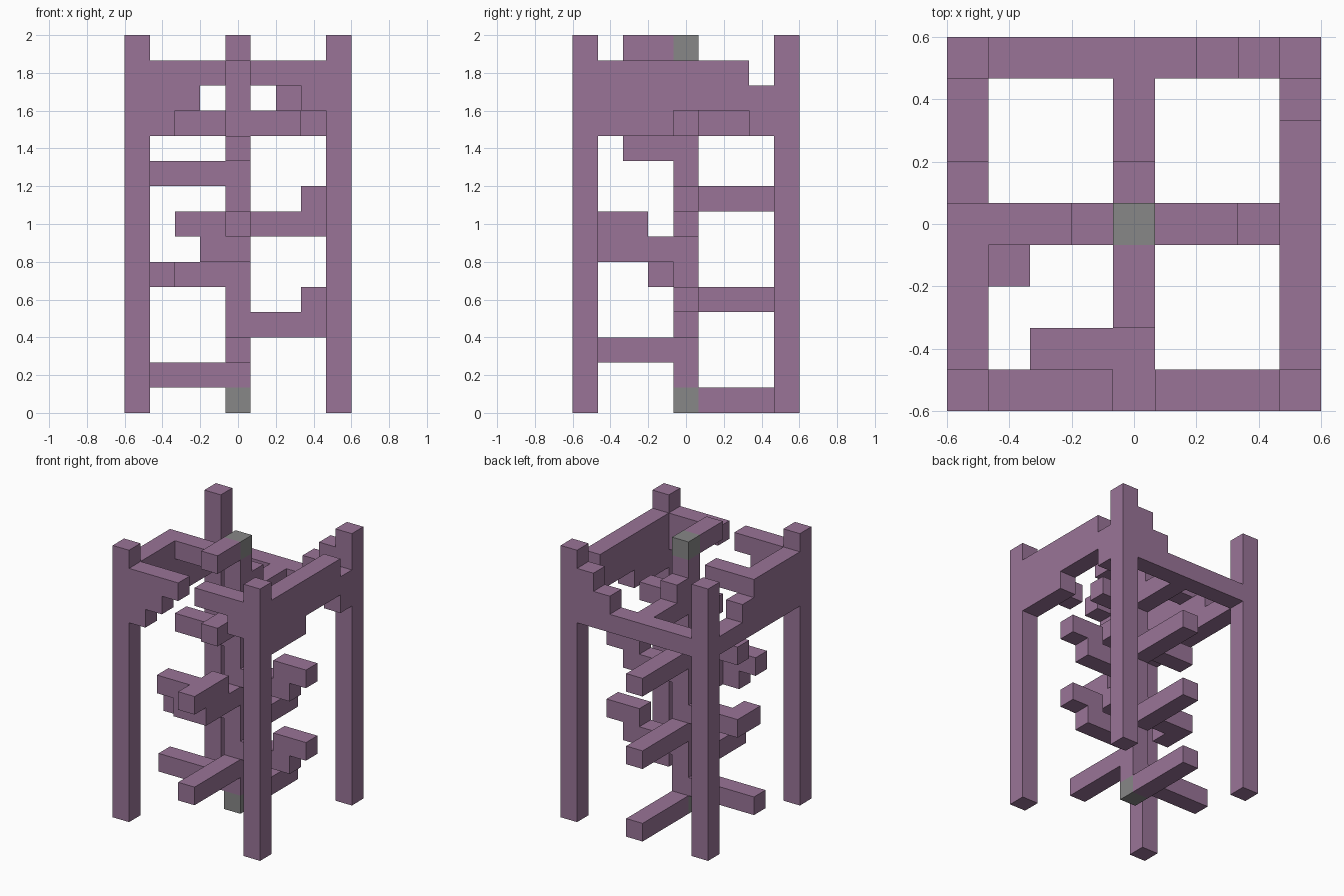
import bpy
import bmesh
from mathutils import Vector

cube = bpy.data.objects.get("Cube")
if cube:
    bpy.data.objects.remove(cube)

UNIT = 2 / 15  # the whole frame sits on a cubic module


def make_material(name, color):
    mat = bpy.data.materials.new(name)
    mat.use_nodes = True
    mat.diffuse_color = color
    mat.node_tree.nodes["Principled BSDF"].inputs["Base Color"].default_value = color
    return mat


purple = make_material("dusty purple", (0.32, 0.175, 0.31, 1))
grey = make_material("mid grey", (0.245, 0.245, 0.245, 1))


def bar(x, y, z):
    """Cells of a bar; each axis is a single index or an inclusive (low, high) pair."""
    spans = [range(a[0], a[1] + 1) if isinstance(a, tuple) else (a,) for a in (x, y, z)]
    return {(i, j, k) for i in spans[0] for j in spans[1] for k in spans[2]}


SIDES = [Vector((s * a, s * b, s * c)) for s in (1, -1)
         for a, b, c in ((1, 0, 0), (0, 1, 0), (0, 0, 1))]


def build(name, cells, mat):
    """Skin a set of cells with their outer faces and merge the flat regions."""
    bm = bmesh.new()
    for cell in cells:
        centre = Vector(cell) + Vector((0, 0, 0.5))
        for n in SIDES:
            if tuple(int(v) for v in Vector(cell) + n) in cells:
                continue
            u = Vector((n.y, n.z, n.x))
            v = n.cross(u)
            corners = [centre + (n + u * p + v * q) / 2
                       for p, q in ((-1, -1), (1, -1), (1, 1), (-1, 1))]
            bm.faces.new([bm.verts.new(c * UNIT) for c in corners])
    bmesh.ops.remove_doubles(bm, verts=bm.verts, dist=UNIT / 100)
    bmesh.ops.dissolve_limit(bm, angle_limit=0.01, verts=bm.verts, edges=bm.edges)
    mesh = bpy.data.meshes.new(name)
    bm.to_mesh(mesh)
    bm.free()
    mesh.materials.append(mat)
    bpy.context.collection.objects.link(bpy.data.objects.new(name, mesh))


# Grey ends of the central column
build("column_foot", bar(0, 0, 0), grey)
build("column_cap", bar(0, 0, 14), grey)

# Central column with its spiral of arms
column = bar(0, 0, (1, 13))

# Arms to the back
for level in (0, 4, 8):
    column |= bar(0, (1, 4), level)
column |= bar(0, 1, 12) | bar(0, (1, 3), 11)

# Arms to the left, stepping up at the end
for level in (3, 7):
    column |= bar((1, 3), 0, level) | bar((3, 4), 0, level + 1)
column |= bar((1, 2), 0, 11)

# Arms to the right
column |= bar((-4, -1), 0, 1)
column |= bar((-3, -1), 0, 5) | bar(-3, -1, 5)
column |= bar((-3, -1), 0, 9)

# Arms to the front, the middle one with a hooked branch
column |= bar(0, (-4, -1), 2)
column |= bar(0, (-3, -1), 6) | bar(0, (-4, -2), 7)
column |= bar(-1, -3, (6, 7)) | bar(-2, -3, 7)
column |= bar(0, (-2, -1), 10)
column |= bar(0, (-2, -1), 14)
build("column_with_arms", column, purple)

# Outer frame: four corner posts
frame = set()
for x in (-4, 4):
    for y in (-4, 4):
        frame |= bar(x, y, (0, 14))

# Front rails, stepped and open in the middle
frame |= bar((-3, -1), -4, 13) | bar((-3, -2), -4, 12) | bar(-3, -4, 11)
frame |= bar((1, 3), -4, 13) | bar(3, -4, 12)

# Back rail, rising in steps to the left post
frame |= bar((-3, 3), 4, 11) | bar((2, 3), 4, 12) | bar(3, 4, 13)

# Left wall
frame |= bar(4, (-3, 2), 13) | bar(4, (-3, 3), 12)
frame |= bar(4, (-3, -1), 11) | bar(4, 3, 11)

# Right wall with an inward tongue
frame |= bar(-4, (-3, 0), 13) | bar(-4, (-3, 1), 12) | bar(-4, (-3, 3), 11)
frame |= bar((-3, -2), 0, 13)
build("outer_frame", frame, purple)
